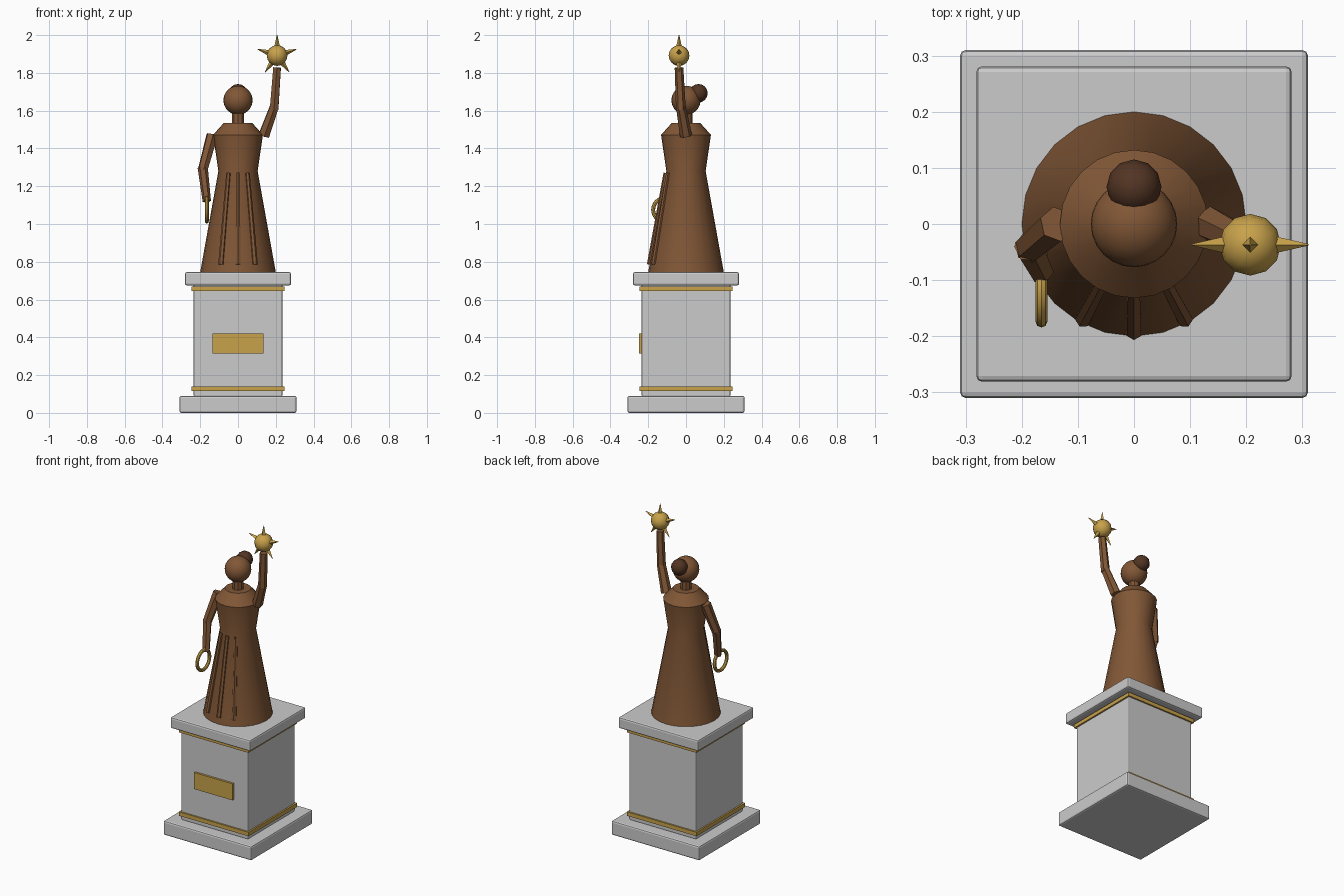
import bpy, bmesh, math
from mathutils import Vector, Matrix

if "Cube" in bpy.data.objects:
    bpy.data.objects.remove(bpy.data.objects["Cube"])


def material(name, rgb):
    m = bpy.data.materials.new(name)
    m.diffuse_color = (*rgb, 1)
    m.use_nodes = True
    m.node_tree.nodes["Principled BSDF"].inputs["Base Color"].default_value = m.diffuse_color
    return m


STONE = material("pale stone", (0.60, 0.60, 0.60))
GOLD = material("gold", (0.58, 0.36, 0.07))
BRONZE = material("bronze", (0.22, 0.095, 0.037))
DARK = material("dark bronze", (0.085, 0.035, 0.017))


def finish(name, bm, mat, smooth=True):
    bmesh.ops.recalc_face_normals(bm, faces=bm.faces)
    me = bpy.data.meshes.new(name)
    bm.to_mesh(me)
    bm.free()
    me.materials.append(mat)
    ob = bpy.data.objects.new(name, me)
    bpy.context.collection.objects.link(ob)
    if smooth:
        bpy.ops.object.select_all(action='DESELECT')
        ob.select_set(True)
        bpy.context.view_layer.objects.active = ob
        bpy.ops.object.shade_smooth_by_angle(angle=math.radians(32))
    return ob


def box(name, lo, hi, mat, bevel=0.0):
    bm = bmesh.new()
    lo, hi = Vector(lo), Vector(hi)
    bmesh.ops.create_cube(bm, size=1, matrix=Matrix.Translation((lo + hi) / 2)
                          @ Matrix.Diagonal((*(hi - lo), 1)))
    ob = finish(name, bm, mat, False)
    if bevel:
        mod = ob.modifiers.new("soft edges", 'BEVEL')
        mod.width, mod.segments = bevel, 2
    return ob


def slab(name, half, z0, z1, mat, bevel=0.0):
    return box(name, (-half, -half, z0), (half, half, z1), mat, bevel)


def rod(name, a, b, r1, r2, mat, sides=6):
    a, b = Vector(a), Vector(b)
    d = b - a
    bm = bmesh.new()
    bmesh.ops.create_cone(bm, cap_ends=True, segments=sides, radius1=r1, radius2=r2,
                          depth=d.length, matrix=Matrix.Translation((a + b) / 2)
                          @ d.to_track_quat('Z', 'Y').to_matrix().to_4x4())
    return finish(name, bm, mat)


def ball(name, centre, r, mat, seg=16, rings=12):
    bm = bmesh.new()
    bmesh.ops.create_uvsphere(bm, u_segments=seg, v_segments=rings, radius=r,
                              matrix=Matrix.Translation(centre))
    return finish(name, bm, mat)


def lathe(name, profile, mat, sides):
    bm = bmesh.new()
    rings = [[bm.verts.new((r * math.cos(2 * math.pi * i / sides),
                            r * math.sin(2 * math.pi * i / sides), z))
              for i in range(sides)] for r, z in profile]
    for lower, upper in zip(rings, rings[1:]):
        for i in range(sides):
            j = (i + 1) % sides
            bm.faces.new((lower[i], lower[j], upper[j], upper[i]))
    bm.faces.new(rings[0])
    bm.faces.new(rings[-1])
    return finish(name, bm, mat)


def hoop(name, centre, major, minor, mat, n=24, k=8):
    # ring standing in the yz plane
    bm = bmesh.new()
    rings = []
    for i in range(n):
        t = 2 * math.pi * i / n
        out = Vector((0, math.cos(t), math.sin(t)))
        rings.append([bm.verts.new(Vector(centre) + out * (major + minor * math.cos(p))
                                   + Vector((minor * math.sin(p), 0, 0)))
                      for p in (2 * math.pi * j / k for j in range(k))])
    for i in range(n):
        a, b = rings[i], rings[(i + 1) % n]
        for j in range(k):
            bm.faces.new((a[j], a[(j + 1) % k], b[(j + 1) % k], b[j]))
    return finish(name, bm, mat)


# Pedestal
slab("plinth", 0.31, 0.0, 0.09, STONE, 0.01)
slab("shaft", 0.235, 0.085, 0.68, STONE, 0.008)
slab("lower_band", 0.245, 0.115, 0.14, GOLD)
slab("upper_band", 0.245, 0.645, 0.668, GOLD)
slab("cap", 0.281, 0.675, 0.745, STONE, 0.01)
box("plaque", (-0.135, -0.248, 0.315), (0.135, -0.23, 0.42), GOLD)

# Robe and its front folds
lathe("robe", [(0.2, 0.745), (0.104, 1.28), (0.132, 1.472), (0.075, 1.535)], BRONZE, 24)
for label, deg in (("left", -28), ("middle", 0), ("right", 28)):
    s, c = math.sin(math.radians(deg)), math.cos(math.radians(deg))
    rod(label + "_fold", (0.192 * s, -0.192 * c, 0.785),
        (0.107 * s, -0.107 * c, 1.27), 0.015, 0.012, BRONZE)

# Head
rod("neck", (0, 0, 1.52), (0, 0, 1.62), 0.034, 0.034, BRONZE, 10)
ball("head", (0, 0, 1.655), 0.077, BRONZE, 24, 16)
ball("hair_bun", (0, 0.066, 1.692), 0.049, DARK, 12, 8)

# Raised arm
elbow = (0.192, -0.027, 1.62)
rod("raised_upper_arm", (0.137, 0.0, 1.468), elbow, 0.032, 0.026, BRONZE)
rod("raised_forearm", (0.191, -0.027, 1.605), (0.207, -0.037, 1.828), 0.026, 0.023, BRONZE)

# Lowered arm holding a ring
rod("lowered_upper_arm", (-0.137, 0.0, 1.47), (-0.187, -0.043, 1.285), 0.032, 0.027, BRONZE)
rod("lowered_forearm", (-0.187, -0.041, 1.3), (-0.165, -0.085, 1.12), 0.027, 0.022, BRONZE)
hoop("ring", (-0.165, -0.112, 1.075), 0.062, 0.0105, GOLD)

# Star: ball with five flat-sided rays
star = Vector((0.207, -0.037, 1.892))
ball("star_core", star, 0.055, GOLD, 12, 8)
for i in range(5):
    t = math.radians(90 + 72 * i)
    d = Vector((math.cos(t), 0, math.sin(t)))
    rod(f"star_ray_{i + 1}", star + d * 0.042, star + d * 0.109, 0.016, 0.0015, GOLD, 4)
